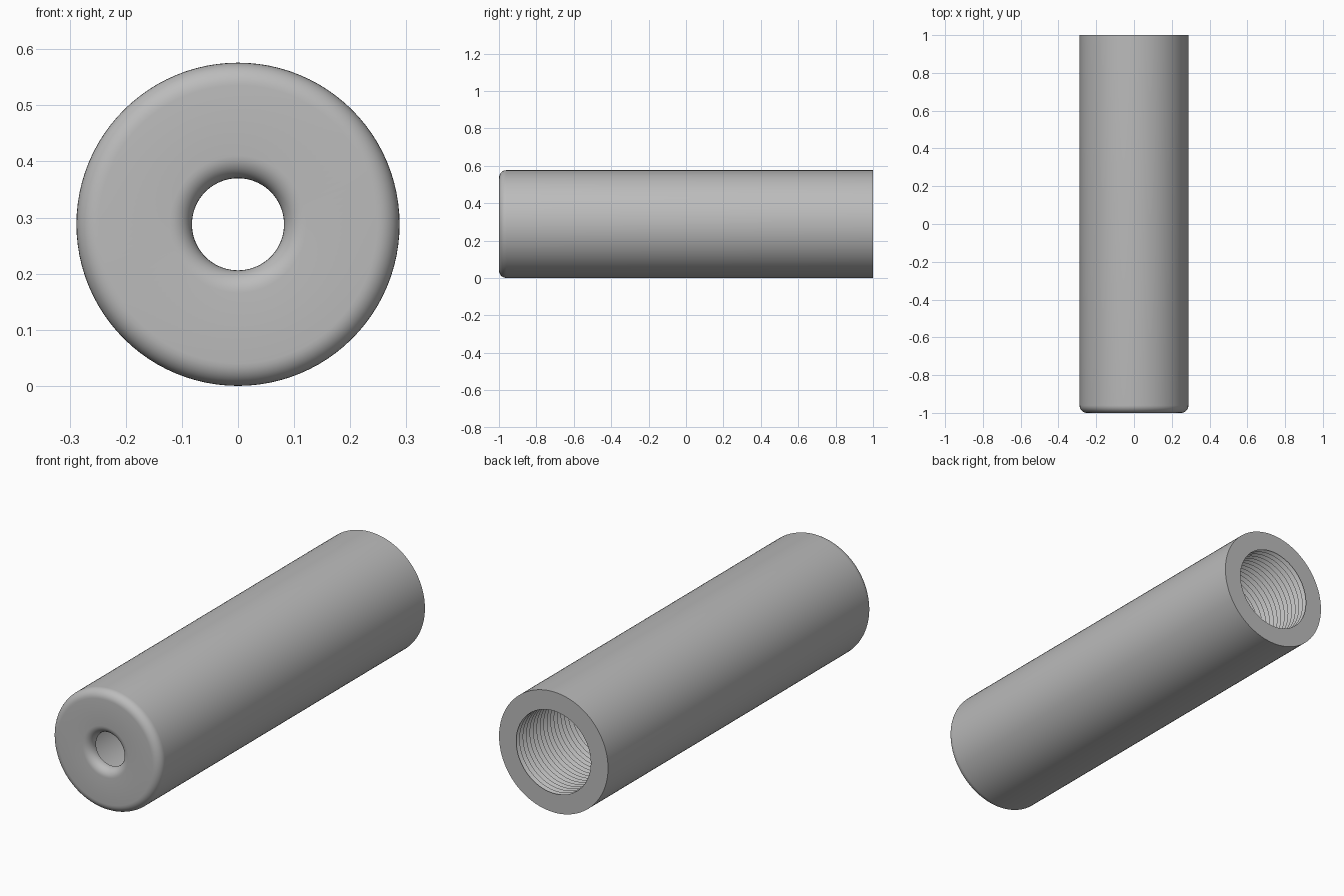
import bpy
import math

cube = bpy.data.objects.get("Cube")
if cube:
    bpy.data.objects.remove(cube, do_unlink=True)

SEGMENTS = 96
RADIUS = 0.288
BORE = 0.197          # crest of the threads
HOLE = 0.082
FRONT, BACK = -1.0, 1.0
CAP = 0.045           # thickness of the front wall
PITCH = 0.026
THREADS = 40


def arc(y, r, size, start, end, steps=8):
    """Rounded corner in the (y, radius) plane, angles in degrees."""
    points = []
    for i in range(steps + 1):
        a = math.radians(start + (end - start) * i / steps)
        points.append((y + size * math.cos(a), r + size * math.sin(a)))
    return points


# Closed section: outer wall, rounded front rim, flared hole, smooth chamber
profile = [(BACK, RADIUS)]
profile += arc(FRONT + 0.04, RADIUS - 0.04, 0.04, 90, 180)
profile += arc(FRONT + 0.04, HOLE + 0.04, 0.04, 180, 270)
profile += [(FRONT + CAP, HOLE), (FRONT + CAP, BORE)]

# Threads cut into the bore up to the open back
start = BACK - THREADS * PITCH
for i in range(THREADS):
    y = start + i * PITCH
    profile += [(y, BORE), (y + PITCH / 2, BORE + 0.015)]
profile.append((BACK, BORE))

# Revolve the section around the y axis
count = len(profile)
verts = []
for s in range(SEGMENTS):
    a = 2 * math.pi * s / SEGMENTS
    verts += [(r * math.sin(a), y, RADIUS + r * math.cos(a)) for y, r in profile]
faces = []
for s in range(SEGMENTS):
    here, there = s * count, (s + 1) % SEGMENTS * count
    for i in range(count):
        j = (i + 1) % count
        faces.append((here + i, here + j, there + j, there + i))

mesh = bpy.data.meshes.new("threaded_sleeve")
mesh.from_pydata(verts, [], faces)
sleeve = bpy.data.objects.new("threaded_sleeve", mesh)
bpy.context.collection.objects.link(sleeve)

# Plain grey finish
grey = bpy.data.materials.new("plain_grey")
grey.use_nodes = True
colour = (0.5, 0.5, 0.5, 1)
grey.diffuse_color = colour
grey.node_tree.nodes["Principled BSDF"].inputs["Base Color"].default_value = colour
mesh.materials.append(grey)

bpy.ops.object.select_all(action="DESELECT")
sleeve.select_set(True)
bpy.context.view_layer.objects.active = sleeve
bpy.ops.object.mode_set(mode="EDIT")
bpy.ops.mesh.select_all(action="SELECT")
bpy.ops.mesh.normals_make_consistent(inside=False)
bpy.ops.object.mode_set(mode="OBJECT")
bpy.ops.object.shade_smooth_by_angle(angle=math.radians(30))
